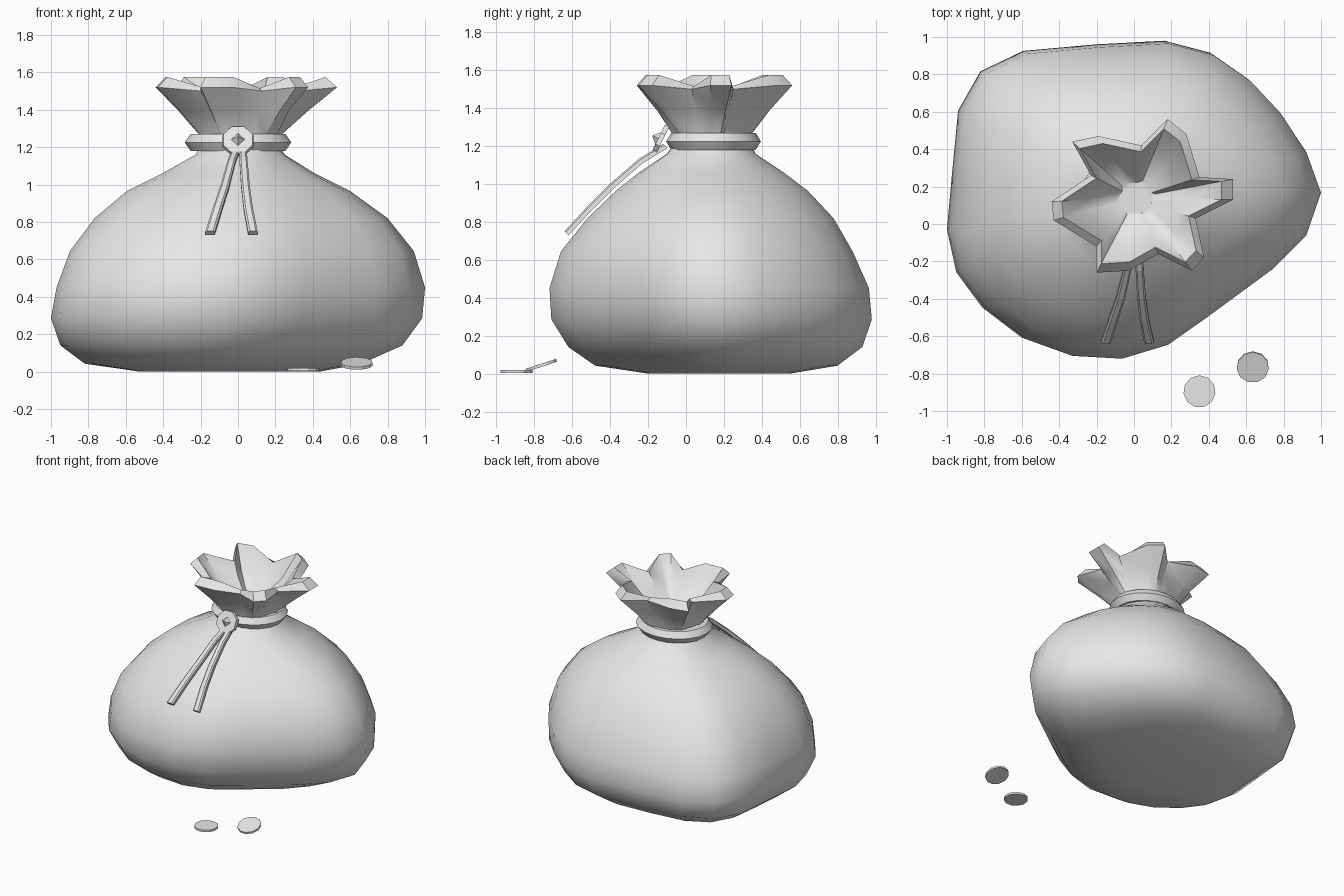
import bpy, bmesh, math
from mathutils import Vector, Matrix

cube = bpy.data.objects.get("Cube")
if cube:
    bpy.data.objects.remove(cube, do_unlink=True)

grey = bpy.data.materials.new("light grey")
grey.use_nodes = True
grey.diffuse_color = (0.8, 0.8, 0.8, 1)
grey.node_tree.nodes["Principled BSDF"].inputs["Base Color"].default_value = (0.8, 0.8, 0.8, 1)


def finish(name, bm, angle=0):
    bmesh.ops.recalc_face_normals(bm, faces=bm.faces)
    mesh = bpy.data.meshes.new(name)
    bm.to_mesh(mesh)
    bm.free()
    mesh.materials.append(grey)
    ob = bpy.data.objects.new(name, mesh)
    bpy.context.collection.objects.link(ob)
    if angle:
        bpy.ops.object.select_all(action='DESELECT')
        ob.select_set(True)
        bpy.context.view_layer.objects.active = ob
        bpy.ops.object.shade_smooth_by_angle(angle=math.radians(angle))
    return ob


def loft(name, rings, angle=0, closed=False):
    """Skin a list of point rings; cap the ends or close the loop."""
    bm = bmesh.new()
    rows = [[bm.verts.new(p) for p in ring] for ring in rings]
    n = len(rows[0])
    pairs = list(zip(rows, rows[1:]))
    if closed:
        pairs.append((rows[-1], rows[0]))
    else:
        bm.faces.new(rows[0])
        bm.faces.new(rows[-1])
    for a, b in pairs:
        for i in range(n):
            j = (i + 1) % n
            bm.faces.new((a[i], a[j], b[j], b[i]))
    return finish(name, bm, angle)


# Sack body: lopsided plan outline, squeezed to the extents of each level
outline = [(-1, -.03), (-.95, -.26), (-.81, -.45), (-.6, -.61), (-.35, -.7),
           (-.08, -.715), (.17, -.64), (.37, -.5), (.74, -.23), (.92, -.05),
           (1, .18), (.92, .4), (.78, .61), (.62, .78), (.42, .92), (.17, .985),
           (-.2, .965), (-.59, .93), (-.82, .82), (-.94, .61), (-.97, .3)]
# z, left, right, front, back, roundness
levels = [(0, -.53, .44, -.2, .55, .3), (.042, -.82, .66, -.48, .8, .1),
          (.14, -.95, .88, -.62, .93, 0), (.285, -1, .985, -.71, .98, 0),
          (.45, -.97, 1, -.72, .965, 0), (.645, -.9, .94, -.66, .88, .1),
          (.82, -.77, .8, -.52, .78, .25), (.965, -.6, .6, -.37, .645, .45),
          (1.06, -.41, .41, -.25, .52, .7), (1.16, -.23, .25, -.1, .37, 1),
          (1.22, -.2, .21, -.06, .34, 1)]
rings = []
for z, x0, x1, y0, y1, k in levels:
    ring = []
    for x, y in outline:
        v = Vector((x, (y - .135) / .85))
        v = v.lerp(v.normalized(), k)
        ring.append(((x0 + x1) / 2 + v.x * (x1 - x0) / 2,
                     (y0 + y1) / 2 + v.y * (y1 - y0) / 2, z))
    rings.append(ring)
loft("sack_body", rings, 50)

# Gathered mouth: six folds, each two rim corners and one notch
centre = Vector((0.01, .14, 0))
star = [(-.33, .44), (-.19, .47), (.04, .42), (.18, .56), (.28, .48), (.35, .25),
        (.53, .24), (.53, .13), (.33, .03), (.375, -.18), (.31, -.25), (.13, -.16),
        (-.03, -.25), (-.2, -.26), (-.2, -.12), (-.43, .02), (-.44, .12), (-.23, .26)]


def mouth_ring(radius, blend, z, scale=1, wave=0):
    ring = []
    for i, (x, y) in enumerate(star):
        d = Vector((x, y, 0)) - centre
        p = centre + (d.normalized() * radius).lerp(d * scale, blend)
        p.z = z - (wave if i % 3 == 2 else 0)
        ring.append(p)
    return ring


loft("sack_mouth", [
    mouth_ring(.2, 0, 1.16), mouth_ring(.2, .05, 1.26), mouth_ring(.2, .5, 1.39),
    mouth_ring(.2, 1, 1.52, 1, .02), mouth_ring(.2, 1, 1.575, .88, .06),
    mouth_ring(.13, .55, 1.41, .85), mouth_ring(.06, .1, 1.3)], 40)

# Cord around the neck
profile = [(.8, 1.18), (.89, 1.18), (1, 1.225), (.89, 1.27), (.7, 1.27), (.65, 1.225)]
turn = [i * math.tau / 20 for i in range(20)]
loft("neck_cord", [[(.285 * r * math.cos(a), .145 + .25 * r * math.sin(a), z)
                    for r, z in profile] for a in turn], 35, True)

# Knot plate with a small raised stud, leaning back on the cord
tilt = Matrix.Translation((0, -.135, 1.235)) @ Matrix.Rotation(math.radians(64), 4, 'X')
for name, sides, r1, r2, depth, lift in (("knot_plate", 8, .09, .085, .025, 0),
                                         ("knot_stud", 4, .036, 0, .035, .03)):
    bm = bmesh.new()
    spin = Matrix.Rotation(math.pi / 8 if sides == 8 else 0, 4, 'Z')
    bmesh.ops.create_cone(bm, cap_ends=True, segments=sides, radius1=r1, radius2=r2,
                          depth=depth, matrix=tilt @ Matrix.Translation((0, 0, lift)) @ spin)
    finish(name, bm)

# Hanging cord ends lying over the front of the sack
fall = [(-.11, 1.2), (-.24, 1.12), (-.39, .99), (-.51, .87), (-.63, .74)]
for name, drift in (("cord_end_right", (-.005, -.035, -.07, -.11, -.15)),
                    ("cord_end_left", (.025, .03, .04, .055, .08))):
    rings = []
    for i, (x, (y, z)) in enumerate(zip(drift, fall)):
        w = .02 + .0015 * i
        across = Vector((w, 0, 0))
        out = Vector((0, -.011, .011))
        p = Vector((x, y, z))
        rings.append([p + across - out, p + across + out * .5, p + across * .6 + out,
                      p - across * .6 + out, p - across + out * .5, p - across - out])
    loft(name, rings)

# Two loose coins, one propped at a slant
for name, spot, lean in (("flat_coin", (.35, -.895, .01), 0),
                         ("tilted_coin", (.635, -.765, .043), 18)):
    bm = bmesh.new()
    bmesh.ops.create_cone(bm, cap_ends=True, segments=11, radius1=.086, radius2=.086,
                          depth=.016, matrix=Matrix.Translation(spot)
                          @ Matrix.Rotation(math.radians(lean), 4, 'X'))
    finish(name, bm)
